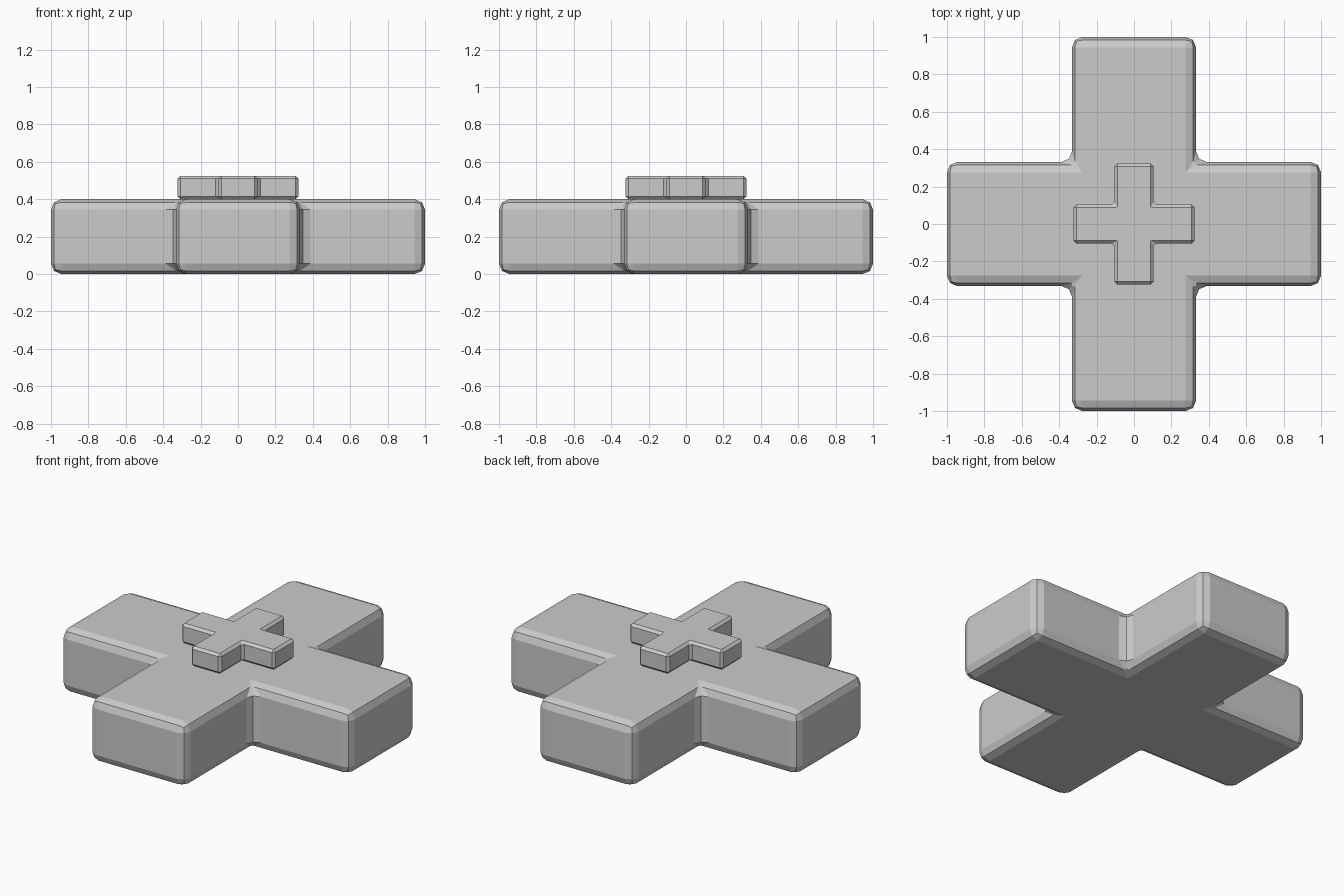
import bpy, bmesh

if "Cube" in bpy.data.objects:
    bpy.data.objects.remove(bpy.data.objects["Cube"])


def plus_block(name, reach, half, z0, z1, bevel, segments):
    """Extruded plus-shaped slab with all edges bevelled."""
    a, r = half, reach
    outline = []
    quarter = [(r, -a), (r, a), (a, a)]
    for _ in range(4):
        outline += quarter
        quarter = [(-y, x) for x, y in quarter]
    bm = bmesh.new()
    face = bm.faces.new([bm.verts.new((x, y, z0)) for x, y in outline])
    ext = bmesh.ops.extrude_face_region(bm, geom=[face])
    top = [v for v in ext["geom"] if isinstance(v, bmesh.types.BMVert)]
    bmesh.ops.translate(bm, verts=top, vec=(0, 0, z1 - z0))
    bmesh.ops.recalc_face_normals(bm, faces=bm.faces)
    bmesh.ops.bevel(bm, geom=bm.edges[:], offset=bevel, segments=segments,
                    profile=0.5, affect='EDGES', clamp_overlap=True)
    mesh = bpy.data.meshes.new(name)
    bm.to_mesh(mesh)
    bm.free()
    obj = bpy.data.objects.new(name, mesh)
    bpy.context.collection.objects.link(obj)
    return obj


# Thick rounded base
plus_block("cross_base", 1.0, 0.332, 0.0, 0.40, 0.056, 2)
# Small raised emblem on top
plus_block("raised_cross", 0.323, 0.104, 0.40, 0.525, 0.015, 1)
